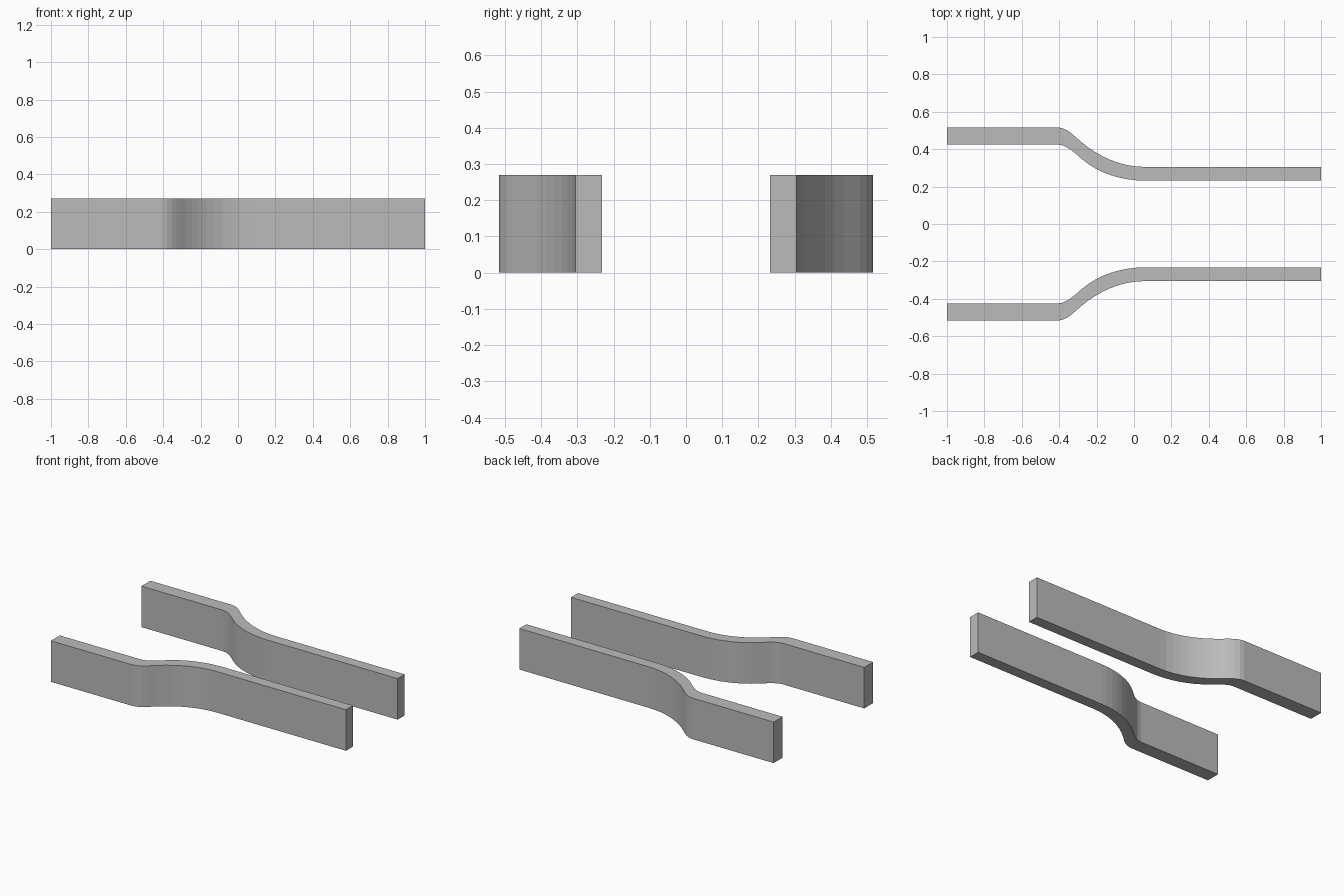
import bpy
import bmesh
from mathutils import Vector
from mathutils.geometry import interpolate_bezier

cube = bpy.data.objects.get("Cube")
if cube:
    bpy.data.objects.remove(cube, do_unlink=True)

HEIGHT = 0.27

grey = bpy.data.materials.new("light_grey")
grey.use_nodes = True
grey.diffuse_color = (0.5, 0.5, 0.5, 1)
grey.node_tree.nodes["Principled BSDF"].inputs["Base Color"].default_value = (0.5, 0.5, 0.5, 1)


def edge_line(wide_y, middle_y, narrow_y):
    """Straight end, tight bend, long sweep, straight end."""
    start = Vector((-0.41, wide_y, 0))
    middle = Vector((-0.28, middle_y, 0))
    end = Vector((0.06, narrow_y, 0))
    slope = Vector((1, -0.85, 0))
    bend = interpolate_bezier(start, start + Vector((0.05, 0, 0)), middle - slope * 0.04, middle, 6)
    sweep = interpolate_bezier(middle, middle + slope * 0.09, end - Vector((0.13, 0, 0)), end, 9)
    return [Vector((-1, wide_y, 0))] + bend + sweep[1:] + [Vector((1, narrow_y, 0))]


def make_rail(name, side):
    outer = edge_line(0.517, 0.437, 0.305)
    inner = edge_line(0.425, 0.348, 0.232)
    bm = bmesh.new()
    rows = [[bm.verts.new((p.x, p.y * side, 0)) for p in line] for line in (outer, inner)]
    for i in range(len(outer) - 1):
        bm.faces.new((rows[0][i], rows[0][i + 1], rows[1][i + 1], rows[1][i]))
    # Raise the plan outline into a solid bar
    raised = bmesh.ops.extrude_face_region(bm, geom=bm.faces[:])
    top = [v for v in raised["geom"] if isinstance(v, bmesh.types.BMVert)]
    bmesh.ops.translate(bm, verts=top, vec=(0, 0, HEIGHT))
    bmesh.ops.recalc_face_normals(bm, faces=bm.faces[:])
    mesh = bpy.data.meshes.new(name)
    bm.to_mesh(mesh)
    bm.free()
    mesh.materials.append(grey)
    bpy.context.collection.objects.link(bpy.data.objects.new(name, mesh))


# Mirrored pair of side rails
make_rail("back_rail", 1)
make_rail("front_rail", -1)
